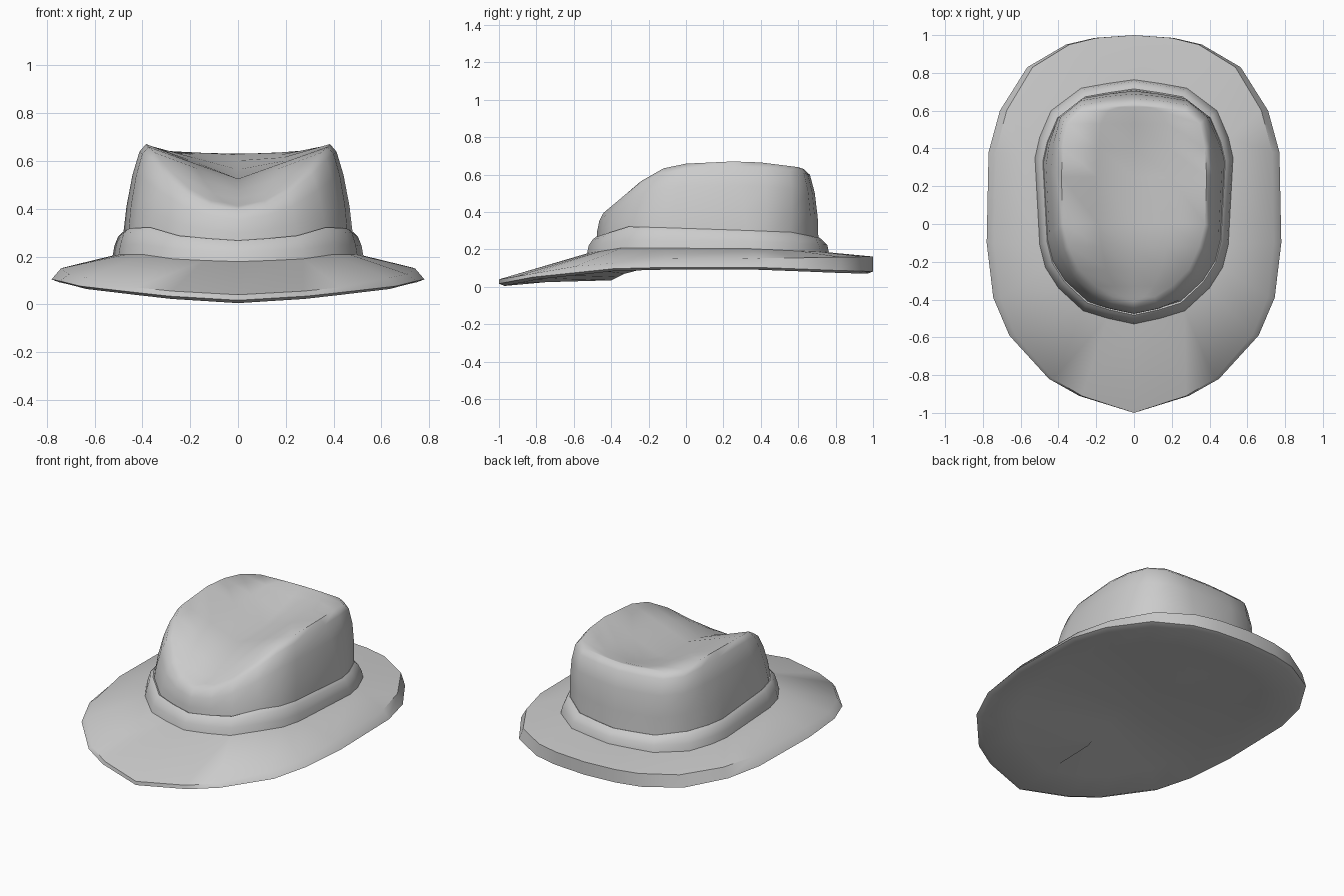
import bpy
import bmesh
from mathutils import Vector

cube = bpy.data.objects.get("Cube")
if cube:
    bpy.data.objects.remove(cube, do_unlink=True)

felt = bpy.data.materials.new("grey felt")
felt.use_nodes = True
felt.diffuse_color = (0.6, 0.6, 0.6, 1)
felt.node_tree.nodes["Principled BSDF"].inputs["Base Color"].default_value = felt.diffuse_color


def height(y, table):
    """Interpolate a height from (y, z) pairs."""
    if y <= table[0][0]:
        return table[0][1]
    for (y0, z0), (y1, z1) in zip(table, table[1:]):
        if y <= y1:
            return z0 + (z1 - z0) * (y - y0) / (y1 - y0)
    return table[-1][1]


def ring(outline, table, sx=1, sy=1, lift=0, centre=0):
    """Half outline, scaled about (0, centre), lifted onto a height table."""
    return [Vector((x * sx, centre + (y - centre) * sy, height(y, table) + lift))
            for x, y in outline]


def blend(a, b, t, swell=1):
    """Ring between two rings, swollen outwards around the crown centre."""
    points = [p.lerp(q, t) for p, q in zip(a, b)]
    return [Vector((p.x * swell, 0.1 + (p.y - 0.1) * swell, p.z)) for p in points]


def loft(name, rings, wrap=False, angle=0.7):
    """Skin half rings, mirrored across x, into one closed surface."""
    bm = bmesh.new()
    loops = []
    for half in rings:
        mirrored = [Vector((-p.x, p.y, p.z)) for p in reversed(half[1:-1])]
        loops.append([bm.verts.new(p) for p in half + mirrored])
    pairs = list(zip(loops, loops[1:]))
    if wrap:
        pairs.append((loops[-1], loops[0]))
    for a, b in pairs:
        for i in range(len(a)):
            j = (i + 1) % len(a)
            bm.faces.new((a[i], a[j], b[j], b[i]))
    bmesh.ops.remove_doubles(bm, verts=bm.verts, dist=0.0005)
    bmesh.ops.recalc_face_normals(bm, faces=bm.faces)
    mesh = bpy.data.meshes.new(name)
    bm.to_mesh(mesh)
    bm.free()
    mesh.materials.append(felt)
    obj = bpy.data.objects.new(name, mesh)
    bpy.context.collection.objects.link(obj)
    bpy.ops.object.select_all(action="DESELECT")
    bpy.context.view_layer.objects.active = obj
    obj.select_set(True)
    bpy.ops.object.shade_smooth_by_angle(angle=angle)
    return obj


# Half outlines, front to back
brim_line = [(0, -1), (.29, -.91), (.45, -.82), (.66, -.59), (.745, -.39), (.78, -.1),
             (.77, .38), (.71, .6), (.565, .83), (.36, .95), (.21, .985), (0, 1)]
band_line = [(0, -.53), (.14, -.5), (.27, -.46), (.4, -.34), (.47, -.23), (.5, -.11),
             (.525, .35), (.5, .46), (.44, .6), (.28, .72), (.14, .745), (0, .765)]
ridge_line = [(0, -.41), (.11, -.385), (.2, -.33), (.29, -.24), (.345, -.12), (.375, 0),
              (.385, .25), (.375, .4), (.35, .53), (.27, .6), (.14, .62), (0, .63)]

# Heights along y
rim_low = [(-1, .005), (-.82, .04), (-.39, .085), (0, .095), (.4, .092), (.83, .075), (1, .07)]
rim_high = [(-1, .04), (-.59, .11), (-.1, .15), (.6, .155), (1, .162)]
band_low = [(-.53, .18), (-.34, .21), (.35, .205), (.765, .185)]
band_high = [(-.53, .255), (-.34, .31), (.2, .295), (.6, .28), (.765, .25)]
ridge_top = [(-.41, .41), (-.24, .565), (-.1, .645), (.12, .675), (.4, .665), (.6, .64), (.63, .63)]
dent_top = [(-.41, .41), (-.2, .49), (0, .525), (.25, .53), (.45, .575), (.6, .625), (.63, .63)]

# Brim: underside, rolled rim, sloping top
under = ring(brim_line, rim_low, .96, .97)
underside = ring(brim_line, rim_low, .75, .75, .02)
loft("brim", [
    ring(brim_line, rim_low, 0, .4, .03),
    underside,
    under,
    ring(brim_line, rim_low, 1, 1, .012),
    ring(brim_line, rim_high, .95, 1),
    ring(band_line, band_low, .99, .99),
    ring(band_line, band_low, 0, .9),
])

# Band: bevelled strip wrapped around the crown
loft("band", [
    ring(band_line, band_low, .9, .9, -.01, .1),
    ring(band_line, band_low, 1, 1, -.005),
    ring(band_line, band_low, .985, .985, .04, .1),
    ring(band_line, band_high, .955, .955, -.005, .1),
    ring(band_line, band_high, .92, .925, .012, .1),
    ring(band_line, band_high, .88, .88, 0, .1),
], wrap=True)

# Crown: swelling walls, ridge and pinched dent
base = ring(band_line, band_high, .92, .915, -.02, .1)
ridge = ring(ridge_line, ridge_top)
spine = ring(ridge_line, dent_top, 0, 1)
loft("crown", [
    ring(band_line, band_low, 0, .8, .02),
    ring(band_line, band_low, .92, .92, .02, .1),
    base,
    blend(base, ridge, .35, 1.04),
    blend(base, ridge, .68, 1.06),
    blend(base, ridge, .92, 1.05),
    ridge,
    blend(ridge, spine, .5),
    spine,
], angle=1.1)
